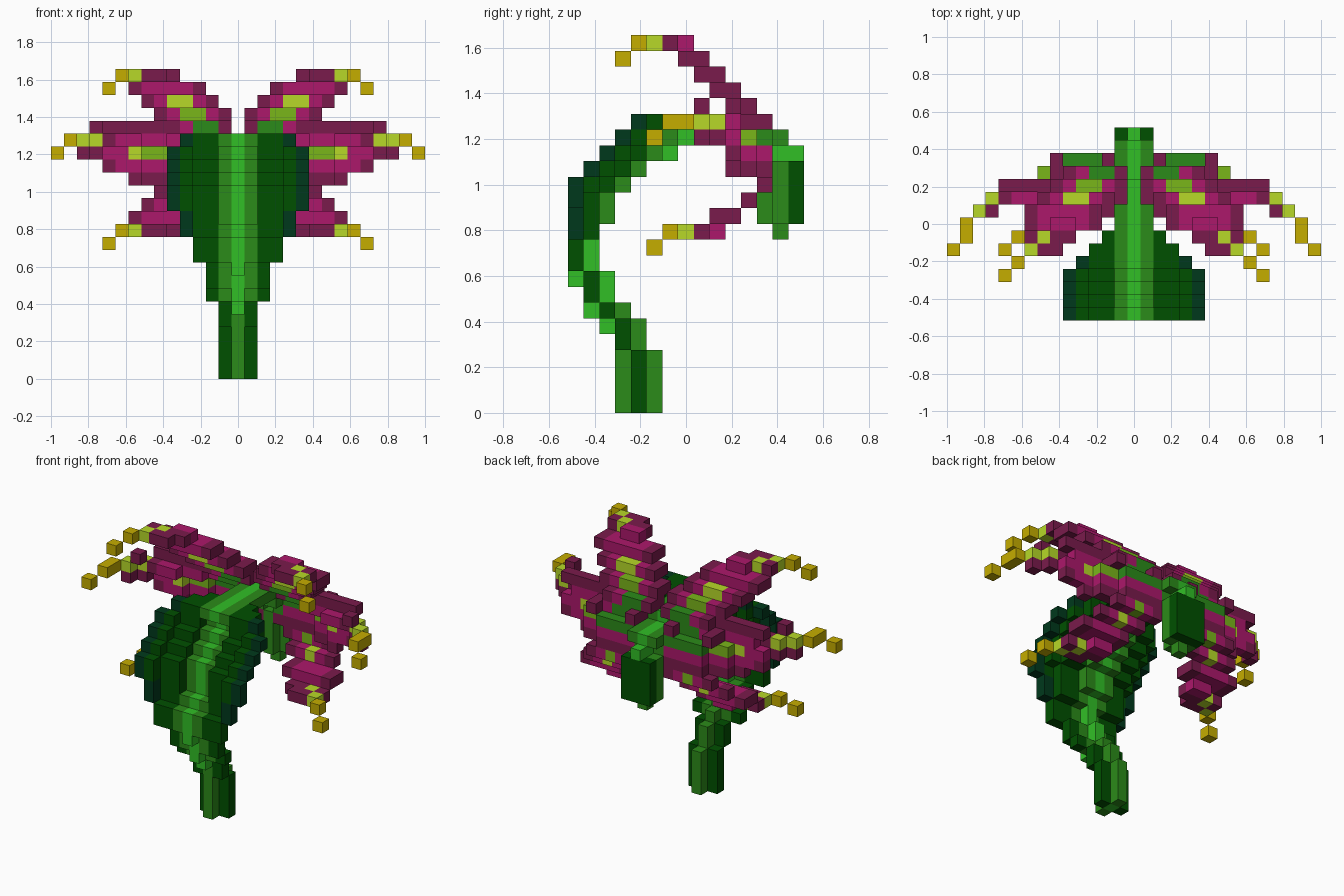
import bpy
import bmesh
from mathutils import Vector

cube = bpy.data.objects.get("Cube")
if cube:
    bpy.data.objects.remove(cube)

S = 2 / 29  # edge of one block


def linear(c):
    return c / 12.92 if c <= 0.04045 else ((c + 0.055) / 1.055) ** 2.4


# Palette
HEX = dict(light_green="31bf26", mid_green="2b8b19", dark_green="005000",
           deep_teal="00391c", burgundy="7a1b4c", magenta="ac186b",
           lime="b7d928", olive="7ab61a", gold="c5ad00")
NAMES = list(HEX)
LIGHT, MID, DARK, TEAL, BURG, MAG, LIME, OLIVE, GOLD = range(len(NAMES))
MATS = []
for name, code in HEX.items():
    rgb = [linear(b / 255) for b in bytes.fromhex(code)]
    mat = bpy.data.materials.new(name)
    mat.use_nodes = True
    mat.diffuse_color = (*rgb, 1)
    bsdf = mat.node_tree.nodes["Principled BSDF"]
    bsdf.inputs["Base Color"].default_value = (*rgb, 1)
    bsdf.inputs["Roughness"].default_value = 0.9
    MATS.append(mat)

AXES = [Vector(a) for a in ((1, 0, 0), (0, 1, 0), (0, 0, 1))]


def build(name, cells):
    """Turn a dict of block cells {(x, y, z): colour} into a shell of outer faces."""
    bm = bmesh.new()
    used = sorted(set(cells.values()))
    for (x, y, z), col in cells.items():
        centre = Vector((x, y - 7, z + 0.5))
        for i, axis in enumerate(AXES):
            u, v = AXES[(i + 1) % 3] / 2, AXES[(i + 2) % 3] / 2
            for s in (1, -1):
                n = axis * s
                if (x + int(n.x), y + int(n.y), z + int(n.z)) in cells:
                    continue
                c = centre + n / 2
                quad = [c - u - v, c + u - v, c + u + v, c - u + v][::s]
                face = bm.faces.new([bm.verts.new(p * S) for p in quad])
                face.material_index = used.index(col)
    bmesh.ops.remove_doubles(bm, verts=bm.verts, dist=S / 100)
    mesh = bpy.data.meshes.new(name)
    bm.to_mesh(mesh)
    bm.free()
    for col in used:
        mesh.materials.append(MATS[col])
    obj = bpy.data.objects.new(name, mesh)
    bpy.context.collection.objects.link(obj)


def pair(cells, x, y, z, col):
    for s in (1, -1):
        cells[s * x, y, z] = col


# Stem: plus-shaped column, then a ribbed neck that leans forward into the leaf
stem = {}
for z in range(4):
    stem[0, 4, z] = LIGHT
    stem[0, 3, z] = stem[0, 5, z] = MID
    pair(stem, 1, 4, z, DARK)
for z in (4, 5):
    stem[0, 3, z] = stem[0, 4, z] = MID
    pair(stem, 1, 3, z, DARK)
stem[0, 2, 5] = LIGHT
for z, y in ((6, 2), (7, 1), (8, 1)):
    pair(stem, 2, y, z, DARK)
    pair(stem, 1, y, z, MID)
    stem[0, y, z] = LIGHT
    stem[0, y + 1, z] = MID if z == 6 else LIGHT
    if z != 7:
        stem[0, y - 1, z] = LIGHT
build("stem", stem)

# Hood leaf: trough with raised teal rims and a light midrib
leaf = {}
for z in range(9, 18):
    half = min(5, 3 + (z - 9) // 2)
    rim = max(0, z - 14)
    thick = 2 if z > 13 else 1
    for x in range(half + 1):
        col = TEAL if x == half and z > 10 else DARK if x > 1 else MID if x else LIGHT
        if z < 11:
            depth = [0]
        elif x == half:
            depth = [rim]
        else:
            start = rim + (0 if x == 4 else 2 if x < 2 and z > 11 else 1)
            depth = range(start, start + thick)
        for y in depth:
            if x + y < 9:
                pair(leaf, x, y, z, col)
# Midrib ridge along the back of the leaf
for y, z in ((1, 9), (1, 10), (2, 12), (5, 16), (6, 16), (6, 17), (7, 17)):
    leaf[0, y, z] = LIGHT
# Narrowing top of the leaf
for y in range(4, 7):
    half = 8 - y
    for x in range(half + 1):
        col = TEAL if y == 4 and x == half else DARK if x > 1 else MID if x else LIGHT
        pair(leaf, x, y, 18, col)
build("hood_leaf", leaf)

# Flower stalk: midrib running back over the top, then the hanging base
stalk = {}
for y in range(7, 14):
    z = 18 if y < 11 else 17
    stalk[0, y, z] = LIGHT
    pair(stalk, 1, y, z, MID)
for y in (13, 14):
    stalk[0, y, 16] = LIGHT
for z in range(12, 16):
    for x in (0, 1):
        pair(stalk, x, 14, z, DARK)
        pair(stalk, x, 13, z, MID)
    stalk[0, 12, z] = MID
stalk[0, 13, 11] = MID
pair(stalk, 1, 12, 16, MID)
build("flower_stalk", stalk)


def mirrored_petal(name, cells):
    for side, s in (("left", 1), ("right", -1)):
        build(f"{side}_{name}", {(s * x, y, z): c for (x, y, z), c in cells.items()})


def sloped_petal(rows):
    """Sheet built from rows (z, inner x, outer x, depths, stripe colour, stripe x range)."""
    cells = {}
    for z, a, b, depths, stripe, lo, hi in rows:
        for x in range(a, b + 1):
            col = stripe if lo <= x <= hi else BURG if x in (a, b) else MAG
            for y in depths:
                cells[x, y, z] = col
    return cells


def petal_tip(cells, y, z, end_z):
    """Pointed tip that reaches forward from depth y and ends in gold blocks."""
    for x in (5, 6):
        cells[x, y, z] = MAG
    for x in range(5, 9):
        cells[x, y - 1, z] = LIME if x == 7 else BURG
    for x in (6, 7):
        cells[x, y - 2, z] = BURG
    cells[8, y - 2, z] = LIME
    cells[9, y - 3, z] = GOLD
    cells[10, y - 4, end_z] = GOLD


# Upper petals
upper = sloped_petal([
    (18, 2, 6, (11,), MID, 3, 4),
    (19, 1, 5, (10, 11), MID, 2, 3),
    (20, 1, 6, (9, 10), OLIVE, 3, 4),
    (21, 2, 7, (8, 9), LIME, 4, 5),
    (22, 3, 8, (7, 8), MAG, 5, 6)])
petal_tip(upper, 7, 23, 22)
for x in (2, 6):
    upper[x, 12, 18] = BURG
mirrored_petal("upper_petal", upper)

# Middle petals: upright blades, folded along the stripe, sweeping forward to the tip
middle = {}
for z, (a, b) in {15: (2, 8), 16: (2, 10), 17: (2, 12), 18: (3, 10), 19: (5, 11)}.items():
    for x in range(a, b + 1):
        y = 12 if x < 6 else 11 if x < 8 else 10 if x < 11 else 9
        rim = z in (15, 19) or x == b
        col = BURG if rim or x > 10 else MAG
        if z == 17 and x < 9:
            col = MID if x < 6 else OLIVE if x < 8 else LIME
        forward = z > 17 and x < 8 or z > 16 and x == b
        middle[x, y - forward, z] = col
        if z == 18 and x > 7:
            middle[x, 9, z] = col
for x, y, z, col in ((11, 9, 18, LIME), (12, 8, 18, LIME), (13, 7, 18, GOLD),
                     (13, 6, 18, GOLD), (14, 5, 17, GOLD)):
    middle[x, y, z] = col
mirrored_petal("middle_petal", middle)

# Lower petals
lower = sloped_petal([
    (15, 1, 5, (12,), MID, 2, 4),
    (14, 2, 6, (12,), OLIVE, 4, 4),
    (13, 3, 7, (11,), LIME, 5, 5),
    (12, 4, 8, (9, 10), MAG, 5, 7)])
petal_tip(lower, 9, 11, 10)
mirrored_petal("lower_petal", lower)
